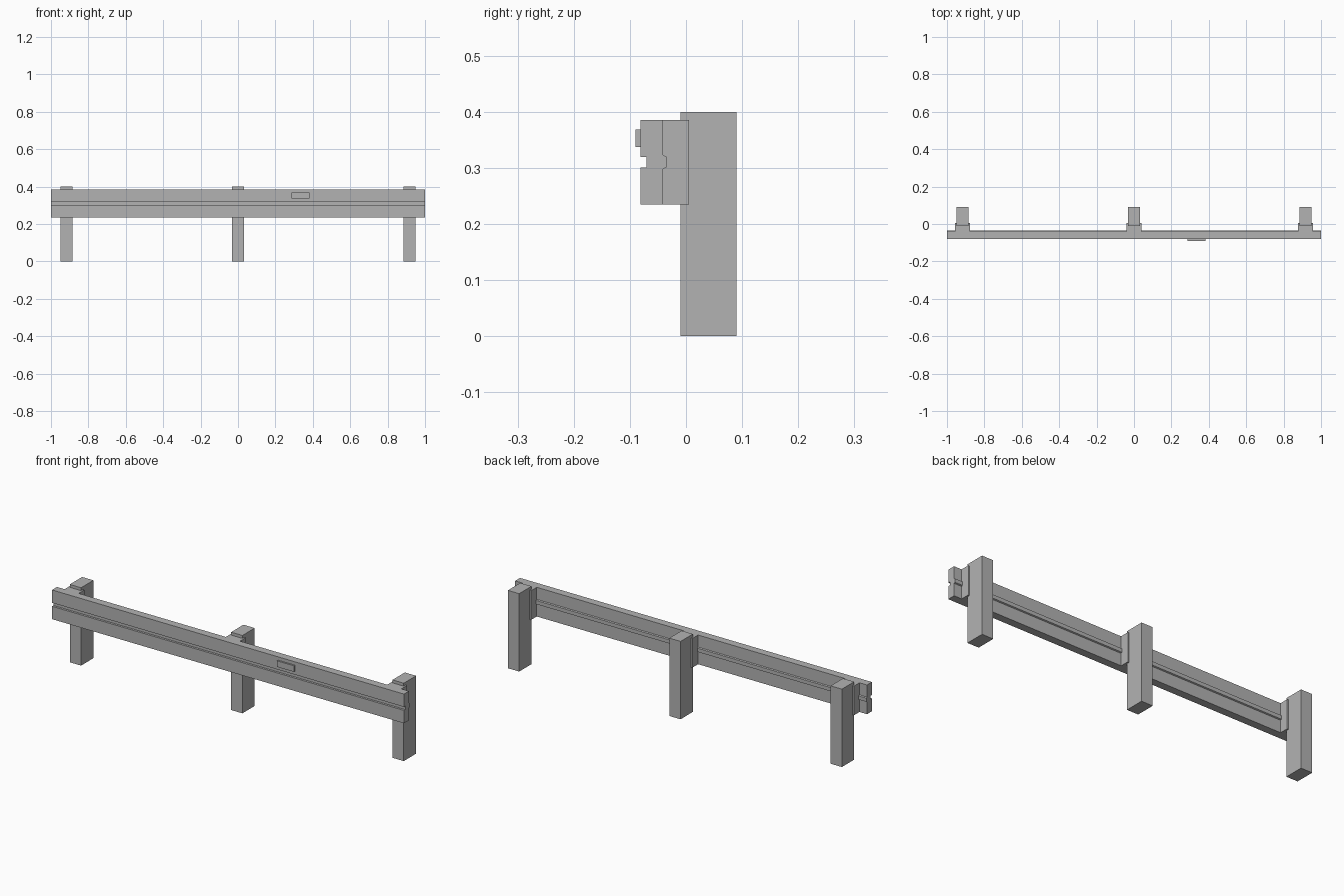
import bpy, bmesh

if "Cube" in bpy.data.objects:
    bpy.data.objects.remove(bpy.data.objects["Cube"])

# One grey for everything
grey = bpy.data.materials.new("galvanised_grey")
grey.diffuse_color = (0.45, 0.45, 0.45, 1)
grey.use_nodes = True
grey.node_tree.nodes["Principled BSDF"].inputs["Base Color"].default_value = grey.diffuse_color


def prism(name, profile, x0, x1):
    """Extrude a (y, z) outline along x."""
    bm = bmesh.new()
    face = bm.faces.new([bm.verts.new((x0, y, z)) for y, z in profile])
    out = bmesh.ops.extrude_face_region(bm, geom=[face])
    moved = [g for g in out["geom"] if isinstance(g, bmesh.types.BMVert)]
    bmesh.ops.translate(bm, vec=(x1 - x0, 0, 0), verts=moved)
    bmesh.ops.recalc_face_normals(bm, faces=bm.faces)
    mesh = bpy.data.meshes.new(name)
    bm.to_mesh(mesh)
    bm.free()
    mesh.materials.append(grey)
    obj = bpy.data.objects.new(name, mesh)
    bpy.context.collection.objects.link(obj)
    return obj


def box(name, x0, x1, y0, y1, z0, z1):
    return prism(name, [(y0, z0), (y1, z0), (y1, z1), (y0, z1)], x0, x1)


# Long rail: groove along the front, shallow ridge along the back
prism("rail", [(-0.081, 0.235), (-0.041, 0.235), (-0.041, 0.298), (-0.035, 0.301),
               (-0.035, 0.320), (-0.041, 0.323), (-0.041, 0.385), (-0.081, 0.385),
               (-0.081, 0.319), (-0.070, 0.319), (-0.070, 0.301), (-0.081, 0.301)],
      -1.0, 1.0)

# Posts with a spacer block between each post and the rail
for side, x in (("left", -0.917), ("middle", 0.0), ("right", 0.917)):
    box(side + "_post", x - 0.032, x + 0.032, -0.01, 0.09, 0.0, 0.4)
    box(side + "_spacer", x - 0.04, x + 0.04, -0.041, 0.005, 0.235, 0.385)

# Small reflector plate on the front
box("reflector", 0.285, 0.381, -0.09, -0.081, 0.337, 0.368)
